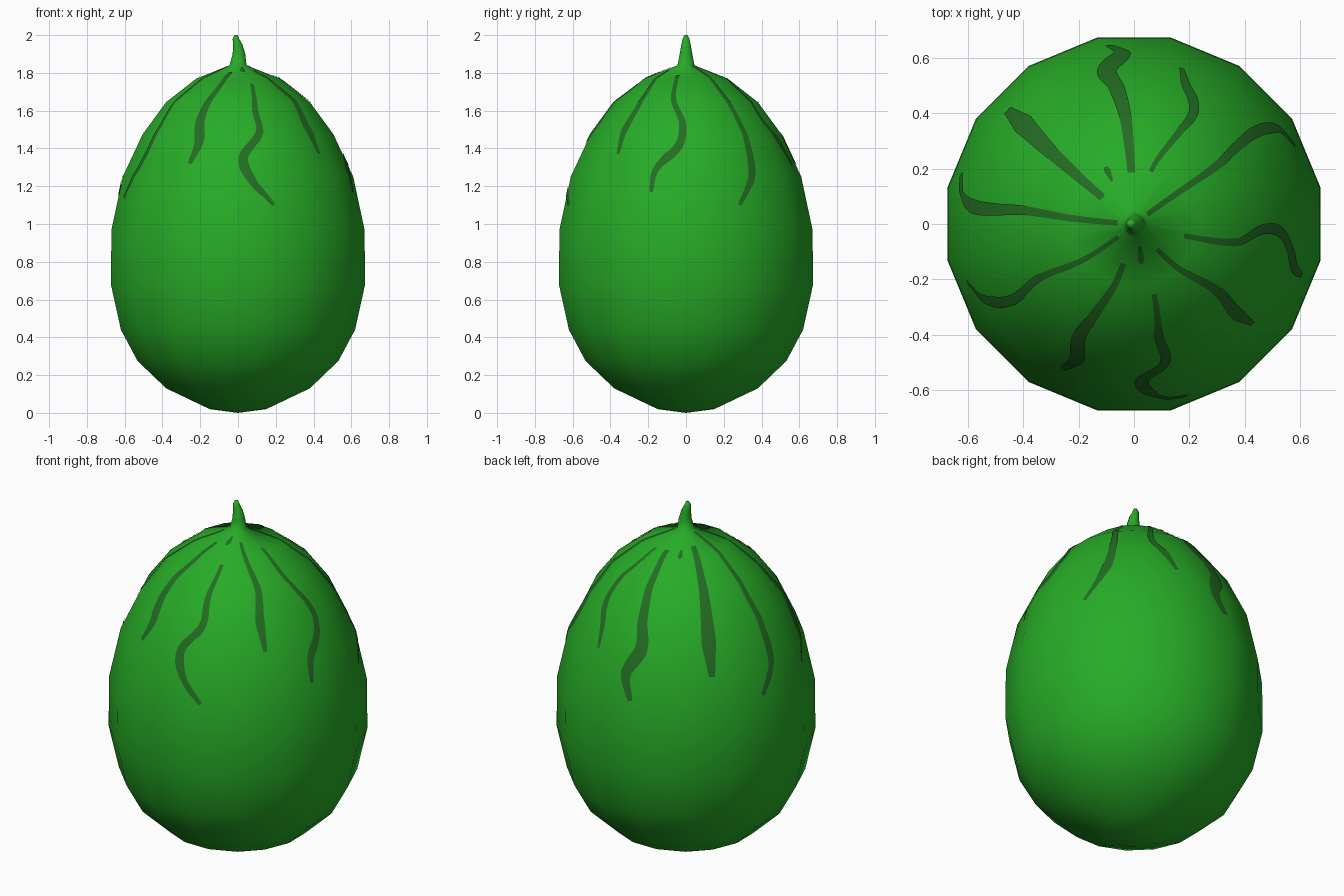
import bpy, bmesh, math
from mathutils import Vector
from mathutils.bvhtree import BVHTree
from mathutils.interpolate import poly_3d_calc

if "Cube" in bpy.data.objects:
    bpy.data.objects.remove(bpy.data.objects["Cube"])

SIDES = 16


def material(name, rgb):
    m = bpy.data.materials.new(name)
    m.diffuse_color = (*rgb, 1)
    m.use_nodes = True
    m.node_tree.nodes["Principled BSDF"].inputs["Base Color"].default_value = m.diffuse_color
    return m


rind = material("bright green rind", (0.020, 0.41, 0.020))
dark = material("dark green stripe", (0.017, 0.15, 0.017))

# Fruit and stem: stacked 16-sided rings (radius, height, x shift)
FRUIT = [(0.153, 0.02), (0.388, 0.13), (0.542, 0.275), (0.632, 0.44), (0.686, 0.68),
         (0.683, 0.97), (0.622, 1.25), (0.515, 1.475), (0.388, 1.645), (0.225, 1.77), (0.046, 1.84)]
STEM = [(0.034, 1.90, 0.005), (0.025, 1.95, -0.001), (0.018, 1.98, -0.011), (0.009, 2.0, -0.010)]
bm = bmesh.new()
rings = []
for r, z, dx in [(r, z, 0) for r, z in FRUIT] + STEM:
    rings.append([bm.verts.new((dx + r * math.cos(a), r * math.sin(a), z))
                  for a in (math.tau * (i + 0.5) / SIDES for i in range(SIDES))])
for low, high in zip(rings, rings[1:]):
    for i in range(SIDES):
        j = (i + 1) % SIDES
        bm.faces.new((low[i], low[j], high[j], high[i]))
pole = bm.verts.new((0, 0, 0))
for i in range(SIDES):
    bm.faces.new((rings[0][(i + 1) % SIDES], rings[0][i], pole))
bm.faces.new(rings[-1])
for f in bm.faces:
    f.smooth = True
bm.normal_update()
mesh = bpy.data.meshes.new("fruit_with_stem")
bm.to_mesh(mesh)
mesh.materials.append(rind)
bpy.context.collection.objects.link(bpy.data.objects.new("fruit_with_stem", mesh))
tree = BVHTree.FromBMesh(bm)
bm.faces.ensure_lookup_table()


def on_skin(p):
    """Nearest point on the fruit lifted slightly, and the smooth normal there."""
    hit, n, idx, _ = tree.find_nearest(p)
    vs = bm.faces[idx].verts
    w = poly_3d_calc([v.co for v in vs], hit)
    smooth = sum((v.normal * k for v, k in zip(vs, w)), Vector()).normalized()
    return hit + n * 0.004, smooth


def skin_point(angle, z):
    for (r0, z0), (r1, z1) in zip(FRUIT, FRUIT[1:]):
        if z0 <= z <= z1:
            r = 0.99 * (r0 + (r1 - r0) * (z - z0) / (z1 - z0))
            break
    a = math.radians(angle)
    return Vector((r * math.cos(a), r * math.sin(a), z))


def spline(p, steps=10):
    p = [p[0] * 2 - p[1]] + p + [p[-1] * 2 - p[-2]]
    out = []
    for a, b, c, d in zip(p, p[1:], p[2:], p[3:]):
        for s in range(steps):
            t = s / steps
            out.append(0.5 * (2 * b + (c - a) * t + (2 * a - 5 * b + 4 * c - d) * t * t
                              + (3 * b - a - 3 * c + d) * t ** 3))
    return out + [p[-2]]


def taper(t):
    """Streaks start thin, swell towards the lower part and end thin."""
    return 0.35 + 0.65 * t / 0.7 if t < 0.7 else 1 - 0.6 * (t - 0.7) / 0.3


# Stripes: (width, top height, end height, then compass angles at even heights)
STRIPES = [
    (0.05, 1.835, 1.10, 36, 35, 37, 37, 34, 26),
    (0.05, 1.785, 1.17, -13, -10.5, -2.5, -4, -15, -17),
    (0.05, 1.81, 1.37, -48, -39, -41, -40),
    (0.055, 1.74, 1.10, -74, -77.5, -77, -87, -83, -73),
    (0.06, 1.80, 1.32, -105, -113, -116, -113, -116),
    (0.045, 1.83, 1.14, 219, 210, 212, 208.5, 199),
    (0.055, 1.835, 1.10, 176, 173, 174, 173, 164),
    (0.08, 1.80, 1.25, 140, 139, 138, 138),
    (0.08, 1.785, 1.10, 93, 94.5, 97, 100, 94, 98),
    (0.045, 1.78, 1.31, 72, 64, 62, 69, 73),
    (0.025, 1.79, 1.765, 117, 116.5),
    (0.025, 1.826, 1.80, -76, -80),
]
ACROSS = 5
verts, normals, faces = [], [], []
for width, top, end, *angles in STRIPES:
    bends = spline(angles)
    last = len(bends) - 1
    path = [skin_point(a, top + (end - top) * k / last) for k, a in enumerate(bends)]
    start = len(verts)
    for k, p in enumerate(path):
        tangent = path[min(k + 1, last)] - path[max(k - 1, 0)]
        side = on_skin(p)[1].cross(tangent).normalized() * width * taper(k / last)
        for c in range(ACROSS):
            co, n = on_skin(p + side * (c / (ACROSS - 1) - 0.5))
            verts.append(co)
            normals.append(n)
    for k in range(last):
        for c in range(ACROSS - 1):
            i = start + k * ACROSS + c
            faces.append((i, i + ACROSS, i + ACROSS + 1, i + 1))
# keep every stripe face pointing outward
faces = [f if (verts[f[1]] - verts[f[0]]).cross(verts[f[3]] - verts[f[0]]).dot(normals[f[0]]) > 0 else f[::-1]
         for f in faces]
mesh = bpy.data.meshes.new("stripes")
mesh.from_pydata(verts, [], faces)
mesh.materials.append(dark)
mesh.shade_smooth()
mesh.normals_split_custom_set_from_vertices(normals)
bpy.context.collection.objects.link(bpy.data.objects.new("stripes", mesh))
bm.free()
